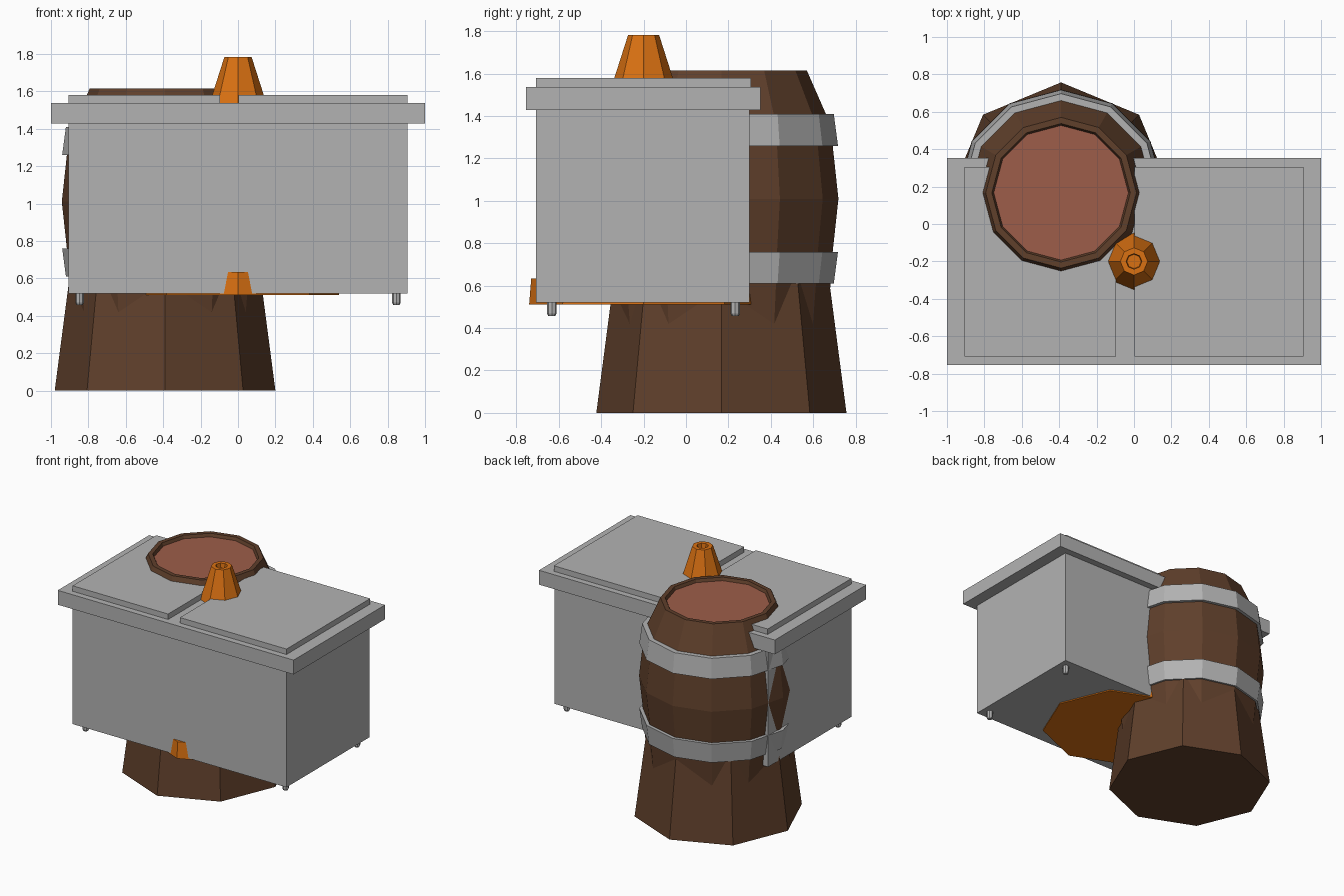
import bpy, bmesh, math

if "Cube" in bpy.data.objects:
    bpy.data.objects.remove(bpy.data.objects["Cube"])


def material(name, rgb):
    m = bpy.data.materials.new(name)
    m.diffuse_color = (*rgb, 1)
    m.use_nodes = True
    m.node_tree.nodes["Principled BSDF"].inputs["Base Color"].default_value = m.diffuse_color
    return m


GREY = material("metal grey", (0.45, 0.45, 0.45))
BROWN = material("wood brown", (0.115, 0.05, 0.024))
ORANGE = material("cone orange", (0.70, 0.165, 0.006))
CLAY = material("barrel lid clay", (0.34, 0.11, 0.067))


def finish(name, bm, mats):
    bmesh.ops.recalc_face_normals(bm, faces=bm.faces)
    me = bpy.data.meshes.new(name)
    bm.to_mesh(me)
    bm.free()
    for m in mats:
        me.materials.append(m)
    ob = bpy.data.objects.new(name, me)
    bpy.context.collection.objects.link(ob)
    return ob


def box(name, lo, hi, mat):
    bm = bmesh.new()
    bmesh.ops.create_cube(bm, size=1)
    for v in bm.verts:
        v.co = [(a + b) / 2 + c * (b - a) for a, b, c in zip(lo, hi, v.co)]
    return finish(name, bm, [mat])


def lathe(name, centre, sides, profile, mats, closed=False, cap_mat=0):
    """Rotate (radius, z) points; closed profiles form a hoop, others get end caps."""
    bm = bmesh.new()
    rings = []
    for r, z in profile:
        rings.append([bm.verts.new((centre[0] + r * math.cos(2 * math.pi * i / sides),
                                    centre[1] + r * math.sin(2 * math.pi * i / sides), z))
                      for i in range(sides)])
    pairs = list(zip(rings, rings[1:]))
    if closed:
        pairs.append((rings[-1], rings[0]))
    for a, b in pairs:
        for i in range(sides):
            j = (i + 1) % sides
            bm.faces.new((a[i], a[j], b[j], b[i]))
    if not closed:
        bm.faces.new(rings[0][::-1])
        bm.faces.new(rings[-1]).material_index = cap_mat
    return finish(name, bm, mats)


# Chest: body, overhanging rim, two lid panels
box("chest_body", (-0.907, -0.708, 0.52), (0.907, 0.30, 1.45), GREY)
rim = box("chest_rim", (-1, -0.755, 1.428), (1, 0.352, 1.538), GREY)
box("lid_left", (-0.907, -0.708, 1.53), (-0.097, 0.306, 1.58), GREY)
box("lid_right", (0.003, -0.708, 1.53), (0.907, 0.306, 1.58), GREY)

# Small feet under the chest
for i, (x, y) in enumerate([(sx * 0.847, y) for sx in (-1, 1) for y in (-0.633, 0.232)]):
    lathe(f"chest_foot_{i + 1}", (x, y), 8,
          [(0.017, 0.458), (0.023, 0.47), (0.023, 0.53)], [GREY])

# Barrel with raised lip and coloured top, standing on a tapered base
C = (-0.39, 0.167)
lathe("barrel_base", C, 8, [(0.59, 0), (0.505, 0.65)], [BROWN])
lathe("barrel", C, 12,
      [(0.48, 0.2), (0.515, 0.61), (0.525, 0.76), (0.552, 1.01), (0.525, 1.26),
       (0.493, 1.41), (0.403, 1.615), (0.37, 1.615), (0.36, 1.592)],
      [BROWN, CLAY], cap_mat=1)

# Two metal hoops mirrored about the widest level of the barrel
for name, s in (("upper_hoop", 1), ("lower_hoop", -1)):
    lathe(name, C, 12,
          [(r, 1.01 + s * h) for r, h in
           ((0.50, 0.25), (0.55, 0.25), (0.53, 0.40), (0.48, 0.40))],
          [GREY], closed=True)

# Traffic cone rising through the chest, with an eight-sided foot and hollow tip
lathe("traffic_cone", (0, -0.2), 8,
      [(0.54, 0.511), (0.53, 0.635), (0.44, 0.635), (0.073, 1.783),
       (0.042, 1.783), (0.038, 1.75)], [ORANGE])
